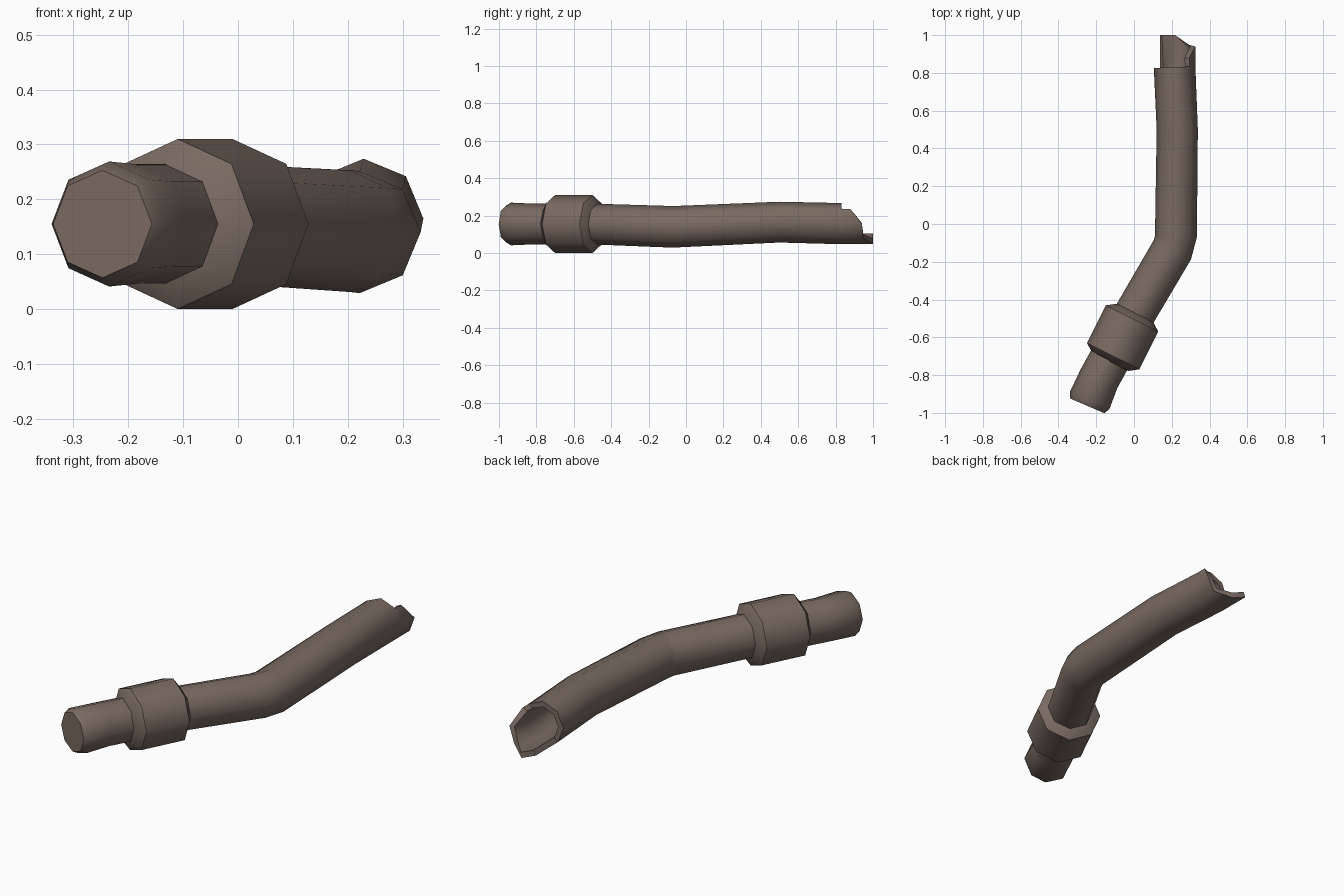
import bpy, bmesh, math
from mathutils import Vector

if "Cube" in bpy.data.objects:
    bpy.data.objects.remove(bpy.data.objects["Cube"])

mat = bpy.data.materials.new("weathered brown")
mat.diffuse_color = (0.19, 0.145, 0.12, 1)
mat.use_nodes = True
mat.node_tree.nodes["Principled BSDF"].inputs["Base Color"].default_value = mat.diffuse_color
SIDES = 8


def sweep(bm, path):
    """Skin octagonal rings along (x, y, z, radius) points; returns the rings."""
    pts = [Vector(p[:3]) for p in path]
    rings = []
    for i, p in enumerate(pts):
        t = pts[min(i + 1, len(pts) - 1)] - pts[max(i - 1, 0)]
        t.z = 0
        t.normalize()
        side = Vector((t.y, -t.x, 0))
        r = path[i][3]
        ring = []
        for k in range(SIDES):
            a = math.tau * k / SIDES
            ring.append(bm.verts.new(p + side * r * math.cos(a) + Vector((0, 0, r * math.sin(a)))))
        rings.append(ring)
    for a, b in zip(rings, rings[1:]):
        for k in range(SIDES):
            n = (k + 1) % SIDES
            bm.faces.new((a[k], a[n], b[n], b[k]))
    bm.faces.new(rings[0])
    return rings


def finish(bm, name, thickness=0):
    bmesh.ops.recalc_face_normals(bm, faces=bm.faces)
    me = bpy.data.meshes.new(name)
    bm.to_mesh(me)
    bm.free()
    me.materials.append(mat)
    ob = bpy.data.objects.new(name, me)
    bpy.context.collection.objects.link(ob)
    bpy.ops.object.select_all(action='DESELECT')
    ob.select_set(True)
    bpy.context.view_layer.objects.active = ob
    if thickness:
        m = ob.modifiers.new("wall", 'SOLIDIFY')
        m.thickness = thickness
        m.offset = -1
        bpy.ops.object.modifier_apply(modifier=m.name)
    bpy.ops.object.shade_smooth_by_angle(angle=math.radians(50))
    return ob


# bent hollow pipe, closed at the front, open at the back
bm = bmesh.new()
rings = sweep(bm, [
    (-0.247, -0.963, 0.155, 0.098),
    (-0.235, -0.935, 0.155, 0.114),
    (-0.186, -0.82, 0.155, 0.109),
    (-0.01, -0.50, 0.155, 0.109),
    (0.204, -0.135, 0.142, 0.111),
    (0.222, -0.065, 0.14, 0.111),
    (0.229, 0.50, 0.165, 0.109),
    (0.215, 0.83, 0.157, 0.110),
])
# jagged broken end: the lower and right-hand walls run on past the break
last = rings[-1]
reach = {0: 0.94, 1: 0.88, 5: 1.0, 6: 1.0, 7: 0.948}
tip = {k: bm.verts.new((last[k].co.x, y, last[k].co.z)) for k, y in reach.items()}
for k in (5, 6, 7, 0):
    n = (k + 1) % SIDES
    bm.faces.new((last[k], last[n], tip[n], tip[k]))
finish(bm, "broken_pipe", 0.028)

# coupling collar with sloped ends
bm = bmesh.new()
rings = sweep(bm, [
    (-0.125, -0.730, 0.155, 0.107),
    (-0.110, -0.700, 0.155, 0.155),
    (-0.010, -0.500, 0.155, 0.155),
    (0.005, -0.470, 0.155, 0.107),
])
bm.faces.new(rings[-1])
finish(bm, "coupling_collar")
